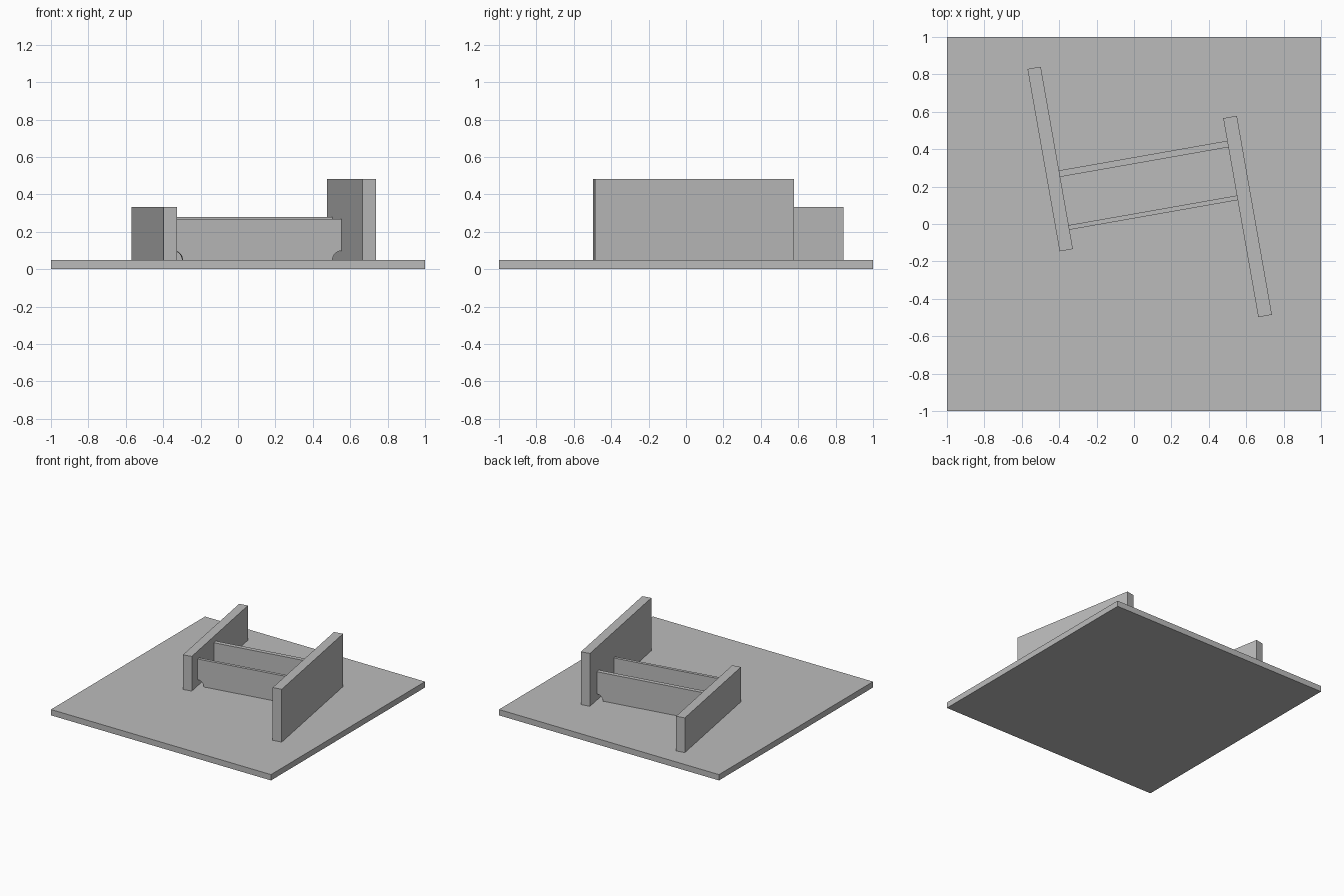
import bpy, bmesh, math
from mathutils import Matrix, Vector

cube = bpy.data.objects.get("Cube")
if cube:
    bpy.data.objects.remove(cube, do_unlink=True)

gray = bpy.data.materials.new("plain_gray")
gray.use_nodes = True
color = (0.5, 0.5, 0.5, 1)
gray.diffuse_color = color
gray.node_tree.nodes["Principled BSDF"].inputs["Base Color"].default_value = color

GROUND = 0.048
TURN = Matrix.Rotation(math.radians(10), 4, "Z")


def add_object(name, bm, matrix):
    bmesh.ops.recalc_face_normals(bm, faces=bm.faces)
    mesh = bpy.data.meshes.new(name)
    bm.to_mesh(mesh)
    bm.free()
    mesh.materials.append(gray)
    obj = bpy.data.objects.new(name, mesh)
    obj.matrix_world = matrix
    bpy.context.collection.objects.link(obj)
    return obj


def box(name, center, size, bottom, top, matrix):
    bm = bmesh.new()
    bmesh.ops.create_cube(bm, size=1)
    bmesh.ops.scale(bm, vec=(size[0], size[1], top - bottom), verts=bm.verts)
    bmesh.ops.translate(bm, vec=(*center, (bottom + top) / 2), verts=bm.verts)
    return add_object(name, bm, matrix)


def notched_panel(name, y, thickness, top, left=-0.345, right=0.568, radius=0.05):
    """Upright panel with a quarter-round cut at each lower corner."""
    steps = 12
    arc = [(radius * math.cos(a), radius * math.sin(a))
           for a in (math.pi / 2 * i / steps for i in range(steps + 1))]
    outline = [(left + dx, GROUND + dz) for dx, dz in arc]
    outline += [(left, top), (right, top)]
    outline += [(right - dx, GROUND + dz) for dx, dz in reversed(arc)]
    bm = bmesh.new()
    face = bm.faces.new([bm.verts.new((x, y - thickness / 2, z)) for x, z in outline])
    result = bmesh.ops.extrude_face_region(bm, geom=[face])
    moved = [v for v in result["geom"] if isinstance(v, bmesh.types.BMVert)]
    bmesh.ops.translate(bm, vec=Vector((0, thickness, 0)), verts=moved)
    return add_object(name, bm, TURN)


# Square ground slab
box("ground_slab", (0, 0), (2, 2), 0, GROUND, Matrix.Identity(4))

# Two long end walls, turned on the slab
box("low_wall", (-0.381, 0.42), (0.072, 0.99), GROUND, 0.333, TURN)
box("tall_wall", (0.605, -0.066), (0.074, 1.08), GROUND, 0.482, TURN)

# Two cross panels between the walls
notched_panel("front_cross_panel", 0.042, 0.025, 0.268)
notched_panel("back_cross_panel", 0.334, 0.035, 0.28)
